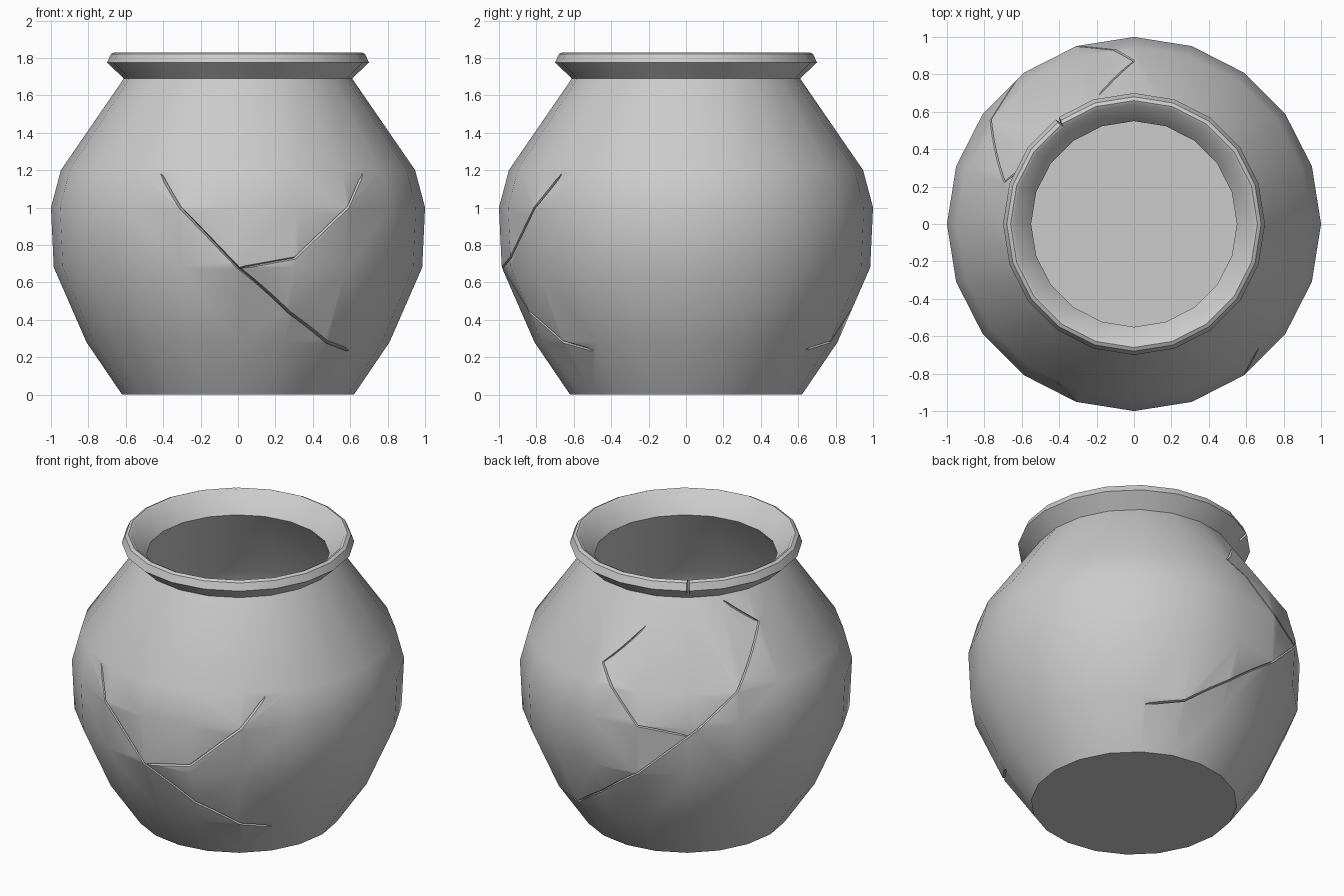
import bpy, bmesh, math
from mathutils import Vector

if "Cube" in bpy.data.objects:
    bpy.data.objects.remove(bpy.data.objects["Cube"])

SIDES = 20
STEP = 2 * math.pi / SIDES

# outer wall from foot to lip, then inner wall back down to the floor
OUTER = [(0.62, 0), (0.81, 0.28), (0.985, 0.68), (1.0, 1.0), (0.947, 1.2),
         (0.61, 1.69), (0.70, 1.775), (0.68, 1.82), (0.66, 1.83)]
INNER = [(0.64, 1.82), (0.55, 1.70), (0.87, 1.18), (0.925, 1.0),
         (0.91, 0.69), (0.745, 0.31), (0.59, 0.07)]


def link(name, bm):
    bmesh.ops.recalc_face_normals(bm, faces=bm.faces)
    mesh = bpy.data.meshes.new(name)
    bm.to_mesh(mesh)
    bm.free()
    ob = bpy.data.objects.new(name, mesh)
    bpy.context.collection.objects.link(ob)
    return ob


def skin(bm, rings, closed):
    """Join rings of vertices with quads and cap both ends."""
    for a, b in zip(rings, rings[1:]):
        n = len(a)
        for i in range(n):
            j = (i + 1) % n
            bm.faces.new((a[i], a[j], b[j], b[i]))
    if closed:
        bm.faces.new(rings[0][::-1])
        bm.faces.new(rings[-1])


def surface(deg, z):
    """Point on the faceted outer wall at an angle and height."""
    r = OUTER[-1][0]
    for (r0, z0), (r1, z1) in zip(OUTER, OUTER[1:]):
        if z0 <= z <= z1:
            r = r0 + (r1 - r0) * (z - z0) / (z1 - z0)
            break
    a = math.radians(deg)
    r *= math.cos(STEP / 2) / math.cos(a % STEP - STEP / 2)
    return Vector((r * math.cos(a), r * math.sin(a), z))


def crack(points, width=0.008, depth=0.025):
    """Thin wedge-shaped cutter following (angle, height) points."""
    path = []
    for (a0, z0), (a1, z1) in zip(points, points[1:]):
        path += [surface(a0 + (a1 - a0) * k / 5, z0 + (z1 - z0) * k / 5)
                 for k in range(5)]
    path.append(surface(*points[-1]))
    bm = bmesh.new()
    rings = []
    last = len(path) - 1
    for i, p in enumerate(path):
        out = Vector((p.x, p.y, 0)).normalized()
        t = (path[min(i + 1, last)] - path[max(i - 1, 0)]).normalized()
        side = out.cross(t).normalized()
        w = width * (0.3 if i in (0, last) else 1.0)
        rings.append([bm.verts.new(q) for q in (
            p + out * 0.02 + side * w * 1.5,
            p + out * 0.02 - side * w * 1.5,
            p - out * depth)])
    skin(bm, rings, True)
    return link("crack_cutter", bm)


# pot body
bm = bmesh.new()
rings = [[bm.verts.new((r * math.cos(i * STEP), r * math.sin(i * STEP), z))
          for i in range(SIDES)] for r, z in OUTER + INNER]
skin(bm, rings, True)
pot = link("clay_pot", bm)

# cracks between the shards
cutters = [
    crack([(-116, 1.18), (-108, 1.0), (-90, 0.68), (-72, 0.44), (-54, 0.28), (-40, 0.235)]),
    crack([(-90, 0.675), (-72, 0.73), (-54, 1.0), (-45, 1.18)]),
    crack([(55, 0.24), (72, 0.28), (90, 0.46), (108, 0.68), (126, 0.95),
           (144, 1.2), (162, 1.52), (146, 1.66)], 0.006),
    crack([(126, 0.95), (108, 1.0), (90, 1.31), (105, 1.53)], 0.006),
    crack([(126, 1.73), (126, 1.775), (126, 1.83)], 0.012, 0.03),
]
bpy.context.view_layer.objects.active = pot
pot.select_set(True)
for c in cutters:
    m = pot.modifiers.new("crack", 'BOOLEAN')
    m.operation = 'DIFFERENCE'
    m.solver = 'EXACT'
    m.use_self = True
    m.object = c
    bpy.ops.object.modifier_apply(modifier=m.name)
    bpy.data.objects.remove(c, do_unlink=True)

bpy.ops.object.shade_smooth_by_angle(angle=math.radians(35))
